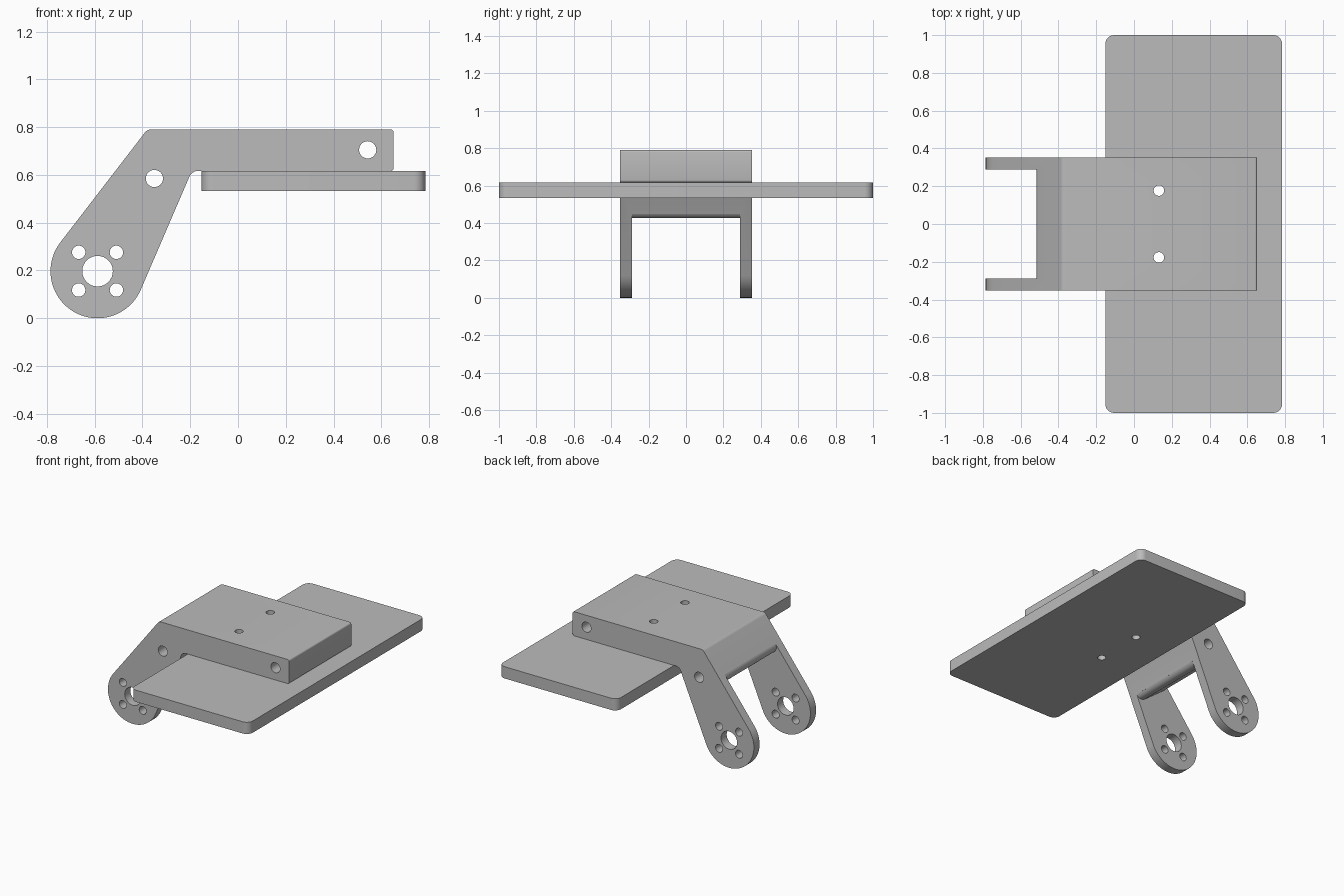
import bpy, bmesh, math
from math import radians, pi
from mathutils import Vector

cube = bpy.data.objects.get("Cube")
if cube:
    bpy.data.objects.remove(cube, do_unlink=True)

# Single plain grey material
grey = bpy.data.materials.new("plain_grey")
grey.use_nodes = True
colour = (0.5, 0.5, 0.5, 1)
grey.diffuse_color = colour
grey.node_tree.nodes["Principled BSDF"].inputs["Base Color"].default_value = colour


def polar(a):
    return Vector((math.cos(a), math.sin(a)))


def arc(centre, r, a0, a1, n):
    return [centre + r * polar(a0 + (a1 - a0) * i / n) for i in range(n + 1)]


def fillet(prev, p, nxt, r, n=6):
    """Round the corner p of a 2D outline with radius r."""
    u, v = (prev - p).normalized(), (nxt - p).normalized()
    half = u.angle(v) / 2
    centre = p + (u + v).normalized() * r / math.sin(half)
    t = r / math.tan(half)
    s, e = p + u * t - centre, p + v * t - centre
    a0 = math.atan2(s.y, s.x)
    turn = math.remainder(math.atan2(e.y, e.x) - a0, 2 * pi)
    return arc(centre, r, a0, a0 + turn, n)


def prism(name, pts, lo, hi, axis):
    """Extrude an outline along y (outline in x, z) or z (outline in x, y)."""
    def place(p, h):
        return (p.x, h, p.y) if axis == "y" else (p.x, p.y, h)
    bm = bmesh.new()
    face = bm.faces.new([bm.verts.new(place(p, lo)) for p in pts])
    out = bmesh.ops.extrude_face_region(bm, geom=[face])["geom"]
    shift = Vector(place(Vector((0, 0)), hi - lo))
    bmesh.ops.translate(bm, vec=shift, verts=[g for g in out if isinstance(g, bmesh.types.BMVert)])
    bmesh.ops.recalc_face_normals(bm, faces=bm.faces)
    mesh = bpy.data.meshes.new(name)
    bm.to_mesh(mesh)
    bm.free()
    mesh.materials.append(grey)
    obj = bpy.data.objects.new(name, mesh)
    bpy.context.scene.collection.objects.link(obj)
    return obj


def select(obj):
    bpy.ops.object.select_all(action="DESELECT")
    obj.select_set(True)
    bpy.context.view_layer.objects.active = obj


def cut(obj, cutter):
    cutter.hide_render = True
    mod = obj.modifiers.new("cut", "BOOLEAN")
    mod.operation, mod.solver, mod.object = "DIFFERENCE", "EXACT", cutter
    select(obj)
    bpy.ops.object.modifier_apply(modifier=mod.name)
    bpy.data.objects.remove(cutter, do_unlink=True)


def drill(obj, x, other, r, axis):
    ring = arc(Vector((x, other)), r, 0, 2 * pi, 32)[:-1]
    cut(obj, prism("hole_cutter", ring, -1.2, 1.2, axis))


# Side outline: round pivot end, sloping arm, flat mounting block
pivot, R = Vector((-0.588, 0.197)), 0.197
knee, crook = Vector((-0.38, 0.79)), Vector((-0.193, 0.617))
block_low, block_top = Vector((0.652, 0.617)), Vector((0.652, 0.79))


def tangent_angle(p, side):
    v = p - pivot
    return math.atan2(v.y, v.x) + side * math.acos(R / v.length)


a_left, a_right = tangent_angle(knee, 1), tangent_angle(crook, -1) + 2 * pi
n_left, n_right = polar(a_left), polar(a_right)
t_left, t_right = pivot + R * n_left, pivot + R * n_right
outline = arc(pivot, R, a_left, a_right, 40)
outline += fillet(t_right, crook, block_low, 0.04)
outline += fillet(crook, block_low, block_top, 0.012, 4)
outline += fillet(block_low, block_top, knee, 0.012, 4)
outline += fillet(block_top, knee, t_left, 0.03)
bracket = prism("fork_bracket", outline, -0.352, 0.352, "y")

# Slot between the arms, leaving a web with rounded lower edges
along = (knee - t_left).normalized()
r, reach = 0.045, 0.345
a_end = a_left + pi / 2
c_left = t_left - n_left * r + along * (reach + r)
k = (R - r - (reach + r) * along.dot(n_right)) / (-n_left).dot(n_right)
c_right = pivot + along * (reach + r) - n_left * k
lip = radians(6)
edge = arc(c_left, r, a_left + lip, a_end, 10) + arc(c_right, r, a_end, a_right - lip, 10)
slot = [edge[0] + n_left * 0.3] + edge + [edge[-1] + n_right * 0.3]
slot += [Vector((0.1, -0.3)), Vector((-1.1, -0.3))]
cut(bracket, prism("slot_cutter", slot, -0.288, 0.288, "y"))

# Pivot bore with its four screw holes, then the two cross holes
drill(bracket, pivot.x, pivot.y, 0.064, "y")
for sx in (-1, 1):
    for sz in (-1, 1):
        drill(bracket, pivot.x + sx * 0.079, pivot.y + sz * 0.079, 0.028, "y")
drill(bracket, -0.35, 0.585, 0.036, "y")
drill(bracket, 0.543, 0.705, 0.036, "y")

# Wide base plate with rounded corners
corners = [Vector(p) for p in ((-0.152, -1), (0.784, -1), (0.784, 1), (-0.152, 1))]
plate_outline = []
for i, p in enumerate(corners):
    plate_outline += fillet(corners[i - 1], p, corners[(i + 1) % 4], 0.047, 8)
plate = prism("base_plate", plate_outline, 0.533, 0.617, "z")

# Screw holes through block and plate
for part in (bracket, plate):
    for y in (-0.177, 0.177):
        drill(part, 0.132, y, 0.028, "z")
    select(part)
    bpy.ops.object.shade_smooth_by_angle(angle=radians(30))
